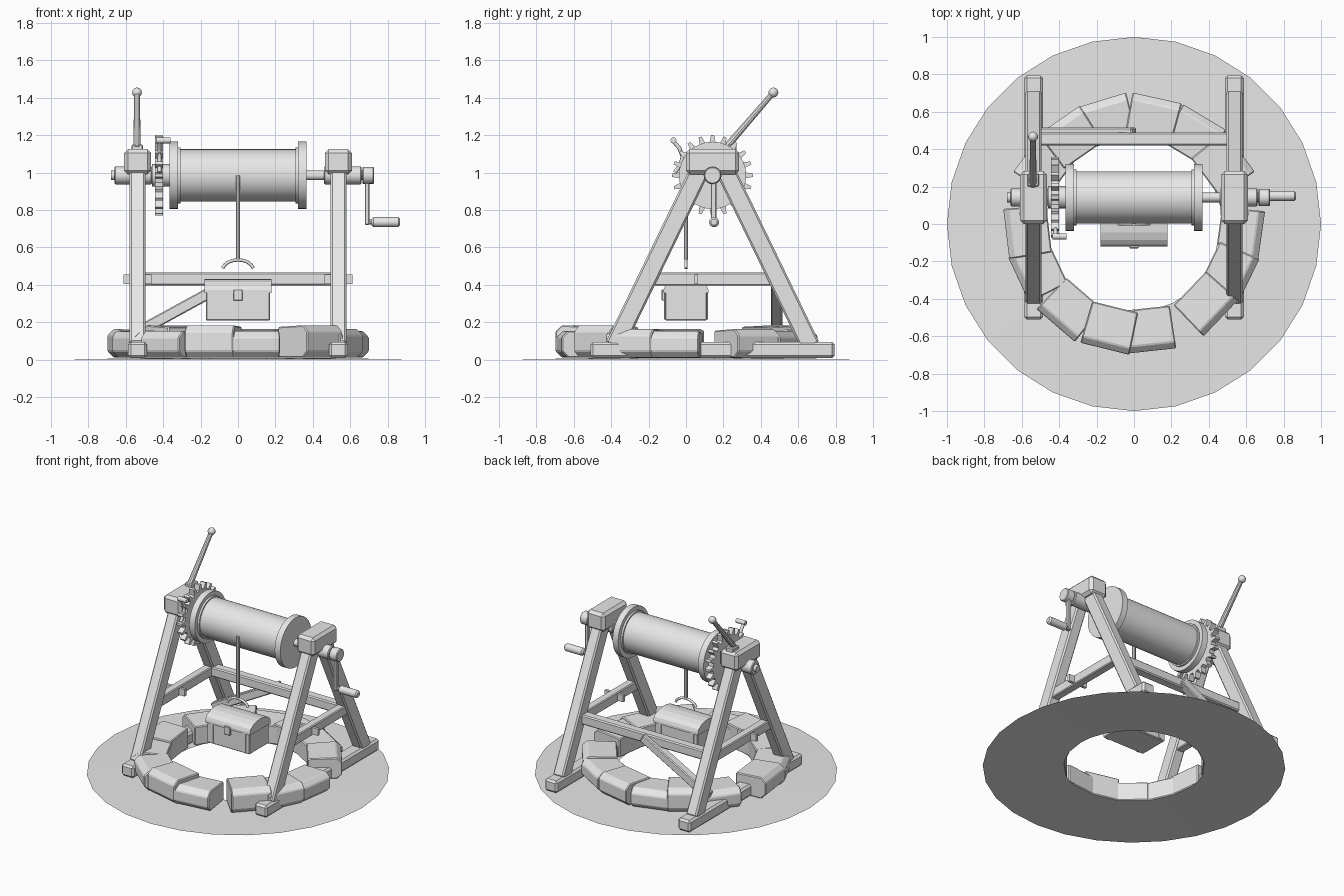
import bpy, bmesh, math, random
from mathutils import Vector, Matrix

cube = bpy.data.objects.get("Cube")
if cube:
    bpy.data.objects.remove(cube, do_unlink=True)
random.seed(4)

grey = bpy.data.materials.new("plain_grey")
grey.use_nodes = True
grey.diffuse_color = (0.8, 0.8, 0.8, 1)
for node in grey.node_tree.nodes:
    if node.type == 'BSDF_PRINCIPLED':
        node.inputs["Base Color"].default_value = grey.diffuse_color


def finish(name, bm, bevel=0, smooth=False):
    bmesh.ops.recalc_face_normals(bm, faces=bm.faces)
    mesh = bpy.data.meshes.new(name)
    bm.to_mesh(mesh)
    bm.free()
    mesh.materials.append(grey)
    ob = bpy.data.objects.new(name, mesh)
    bpy.context.collection.objects.link(ob)
    if bevel:
        mod = ob.modifiers.new("Bevel", 'BEVEL')
        mod.width, mod.segments = bevel, 1
    if smooth:
        bpy.ops.object.select_all(action='DESELECT')
        ob.select_set(True)
        bpy.context.view_layer.objects.active = ob
        bpy.ops.object.shade_smooth_by_angle(angle=math.radians(35))
    return ob


def box(name, lo, hi, bevel=0):
    lo, hi = Vector(lo), Vector(hi)
    bm = bmesh.new()
    bmesh.ops.create_cube(bm, size=1, matrix=Matrix.Translation((lo + hi) / 2) @ Matrix.Diagonal((hi - lo).to_4d()))
    return finish(name, bm, bevel)


def along(p, q, side=(1, 0, 0)):
    """Frame at the middle of p-q whose z runs along it; also the length."""
    p, q = Vector(p), Vector(q)
    z = (q - p).normalized()
    x = Vector(side)
    x = (x - z * x.dot(z)).normalized()
    m = Matrix((x, z.cross(x), z)).transposed().to_4x4()
    m.translation = (p + q) / 2
    return m, (q - p).length


def beam(name, p, q, w, h, side=(1, 0, 0), bevel=0.01):
    m, length = along(p, q, side)
    bm = bmesh.new()
    bmesh.ops.create_cube(bm, size=1, matrix=m @ Matrix.Diagonal((w, h, length, 1)))
    return finish(name, bm, bevel)


def rod(name, p, q, r, r2=None, n=16, side=(0, 1, 0), bevel=0):
    m, length = along(p, q, side)
    bm = bmesh.new()
    bmesh.ops.create_cone(bm, cap_ends=True, segments=n, radius1=r, radius2=r2 or r, depth=length, matrix=m)
    return finish(name, bm, bevel, True)


def prism(name, pts, x0, x1, bevel=0):
    """Extrude a (y, z) outline along x."""
    bm = bmesh.new()
    face = bm.faces.new([bm.verts.new((x0, y, z)) for y, z in pts])
    new = bmesh.ops.extrude_face_region(bm, geom=[face])["geom"]
    bmesh.ops.translate(bm, vec=(x1 - x0, 0, 0), verts=[v for v in new if isinstance(v, bmesh.types.BMVert)])
    return finish(name, bm, bevel)


def tube(name, pts, r):
    cu = bpy.data.curves.new(name, 'CURVE')
    cu.dimensions, cu.bevel_depth, cu.bevel_resolution, cu.use_fill_caps = '3D', r, 2, True
    sp = cu.splines.new('POLY')
    sp.points.add(len(pts) - 1)
    for point, co in zip(sp.points, pts):
        point.co = (*co, 1)
    cu.materials.append(grey)
    ob = bpy.data.objects.new(name, cu)
    bpy.context.collection.objects.link(ob)
    bpy.ops.object.select_all(action='DESELECT')
    ob.select_set(True)
    bpy.context.view_layer.objects.active = ob
    bpy.ops.object.convert(target='MESH')


# Ground ring
bm = bmesh.new()
N = 28
rings = [[bm.verts.new((r * math.sin(math.tau * i / N), r * math.cos(math.tau * i / N), z)) for i in range(N)]
         for r, z in ((1, 0), (0.47, 0.008))]
for i in range(N):
    j = (i + 1) % N
    bm.faces.new((rings[0][i], rings[1][i], rings[1][j], rings[0][j]))
finish("ground_ring", bm)

# Rough stone ring: wedge blocks, slightly uneven
for a in (-82, -103, -127, -154, -176, 146, 126, 104, 80, 56, 34, -5, -27, -48):
    bm = bmesh.new()
    bmesh.ops.create_cube(bm, size=1)
    h = random.choice((0.155, 0.165, 0.185))
    for v in bm.verts:
        out = v.co.x > 0
        v.co.y *= 0.27 if out else 0.25
        v.co.x = 0.685 if out else 0.455
        v.co.z = (h if out else h - 0.01) if v.co.z > 0 else 0.01
    outer = [e for e in bm.edges if all(v.co.x > 0.6 for v in e.verts) and abs(e.verts[0].co.z - e.verts[1].co.z) < 0.01]
    bmesh.ops.bevel(bm, geom=outer, offset=0.035, segments=1, affect='EDGES')
    twist = Matrix.Translation((0.57, 0, 0)) @ Matrix.Rotation(random.uniform(-0.08, 0.08), 4, 'Z') @ Matrix.Translation((-0.57, 0, 0))
    bm.transform(Matrix.Rotation(math.radians(a), 4, 'Z') @ twist)
    finish("ring_stone", bm, 0.006)

# Two A-frames
AY, AZ = 0.142, 0.985
for s, label in ((1, "left"), (-1, "right")):
    x = 0.537 * s
    box(label + "_base_beam", (x - 0.05, -0.51, 0.008), (x + 0.05, 0.795, 0.095), 0.014)
    for d, end in ((-1, "front"), (1, "back")):
        beam(f"{label}_{end}_leg", (x, AY + d * 0.525, 0.07), (x, AY + d * 0.055, 1.04), 0.084, 0.103)
    box(label + "_head_block", (x - 0.072, 0, 0.99), (x + 0.072, 0.284, 1.125), 0.02)
    box(label + "_side_rail", (x - 0.03, -0.2, 0.395), (x + 0.03, 0.48, 0.465), 0.006)
    box(label + "_rail_peg", (x - 0.075, 0.045, 0.405), (x + 0.075, 0.065, 0.455))
    rod(label + "_bearing", (s * 0.46, AY, AZ), (s * 0.66, AY, AZ), 0.048, bevel=0.005)

# Back bar and diagonal brace
box("back_bar", (-0.52, 0.42, 0.395), (0.52, 0.49, 0.465), 0.008)
beam("diagonal_brace", (-0.53, 0.485, 0.15), (0, 0.485, 0.44), 0.06, 0.06, (0, 1, 0), 0.006)

# Winding drum on its axle
rod("axle", (-0.68, AY, AZ), (0.70, AY, AZ), 0.026)
rod("drum", (-0.32, AY, AZ), (0.32, AY, AZ), 0.14, n=32)
for s in (-1, 1):
    rod("drum_flange", (s * 0.322, AY, AZ), (s * 0.367, AY, AZ), 0.18, n=32)
    rod("drum_collar", (s * 0.308, AY, AZ), (s * 0.322, AY, AZ), 0.15, n=32)

# Ratchet gear
TEETH = 20
gear = []
for i in range(TEETH):
    for f, r in ((-0.3, 0.175), (-0.12, 0.216), (0.12, 0.216), (0.3, 0.175)):
        t = math.tau * (i + f) / TEETH
        gear.append((AY + r * math.sin(t), AZ + r * math.cos(t)))
prism("ratchet_gear", gear, -0.443, -0.402)
rod("gear_hub", (-0.46, AY, AZ), (-0.36, AY, AZ), 0.06)

# Pawl and brake lever
tube("pawl", [(-0.42, -0.065, 1.165), (-0.42, -0.035, 1.13), (-0.42, -0.018, 1.085), (-0.42, -0.03, 1.04), (-0.42, -0.06, 1.0)], 0.011)
rod("pawl_knob", (-0.435, -0.067, 1.172), (-0.362, -0.067, 1.172), 0.016, n=12)
box("lever_bracket", (-0.57, 0.2, 1.11), (-0.508, 0.27, 1.15), 0.006)
rod("brake_lever", (-0.54, 0.21, 1.13), (-0.54, 0.465, 1.425), 0.02, 0.015, n=10)
bm = bmesh.new()
bmesh.ops.create_icosphere(bm, subdivisions=2, radius=0.027, matrix=Matrix.Translation((-0.54, 0.467, 1.428)))
finish("lever_ball", bm, smooth=True)

# Hand crank
rod("crank_hub", (0.665, AY, AZ), (0.727, AY, AZ), 0.046, bevel=0.005)
beam("crank_arm", (0.69, 0.148, AZ), (0.69, 0.148, 0.72), 0.024, 0.03, bevel=0.004)
rod("handle_pin", (0.68, 0.15, 0.735), (0.74, 0.15, 0.735), 0.014, n=10)
rod("crank_handle", (0.715, 0.15, 0.735), (0.867, 0.15, 0.735), 0.027, bevel=0.01)

# Rope and lifting hook
rod("rope", (0, 0, AZ), (0, 0, 0.535), 0.012, n=8)
tube("lifting_hook", [(0.083 * math.sin(t), 0, 0.478 + 0.055 * math.cos(t))
                      for t in (math.radians(k) for k in range(-80, 81, 20))], 0.009)

# Hanging chest with barrel lid
box("chest_body", (-0.172, -0.112, 0.21), (0.172, 0.112, 0.36), 0.005)
lid = [(-0.12 * math.cos(t), 0.372 + 0.06 * math.sin(t)) for t in (math.pi * k / 8 for k in range(9))]
prism("chest_lid", [(-0.12, 0.355)] + lid + [(0.12, 0.355)], -0.18, 0.18)
box("chest_clasp", (-0.025, -0.13, 0.315), (0.025, -0.11, 0.375), 0.004)
for s in (-1, 1):
    for y in (-0.118, 0.112):
        box("chest_strap", (s * 0.13 - 0.012, y, 0.215), (s * 0.13 + 0.012, y + 0.006, 0.36))
